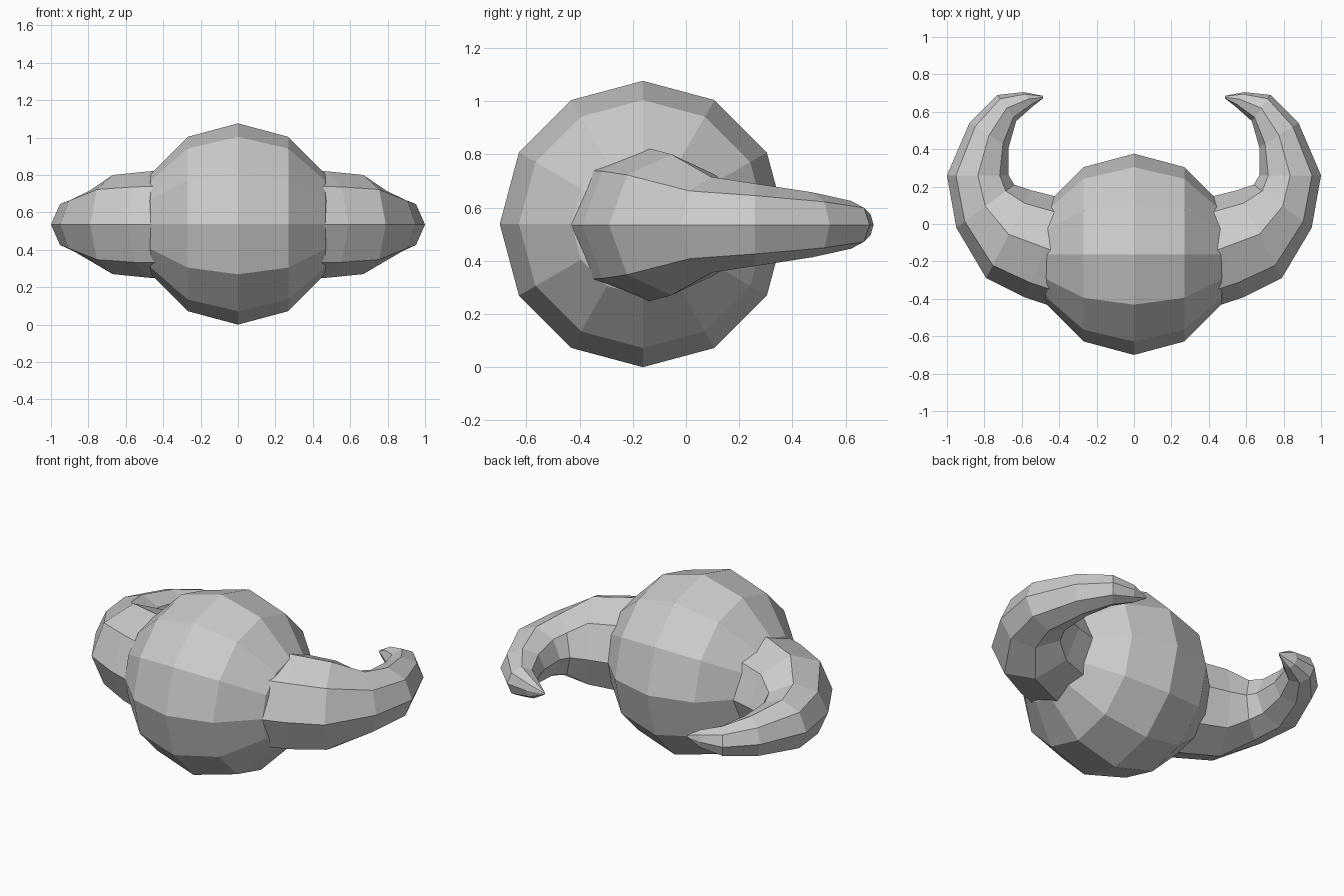
import bpy, bmesh, math
from mathutils import Matrix

if "Cube" in bpy.data.objects:
    bpy.data.objects.remove(bpy.data.objects["Cube"])

# Head: 12-sided faceted ball with its poles on the x axis
bm = bmesh.new()
bmesh.ops.create_uvsphere(bm, u_segments=12, v_segments=6, radius=0.538,
                          matrix=Matrix.Rotation(math.pi / 2, 4, 'Y'))
mesh = bpy.data.meshes.new("head")
bm.to_mesh(mesh)
bm.free()
head = bpy.data.objects.new("head", mesh)
head.location = (0, -0.162, 0.538)
bpy.context.collection.objects.link(head)

# Horn rings: outer x, outer y, inner x, inner y, vertical radius
RINGS = [
    (0.38, -0.46, 0.25, 0.10, 0.29),
    (0.59, -0.39, 0.35, 0.13, 0.285),
    (0.79, -0.29, 0.55, 0.18, 0.265),
    (0.95, -0.02, 0.64, 0.21, 0.18),
    (1.00, 0.26, 0.67, 0.26, 0.155),
    (0.88, 0.54, 0.67, 0.41, 0.122),
    (0.73, 0.69, 0.63, 0.55, 0.09),
    (0.59, 0.705, 0.54, 0.63, 0.055),
    (0.485, 0.685, 0.488, 0.67, 0.008),
]
SIDES = 8
HORN_Z = 0.535


def make_horn(name, side):
    bm = bmesh.new()
    loops = []
    for ox, oy, ix, iy, rz in RINGS:
        loop = []
        for k in range(SIDES):
            a = 2 * math.pi * k / SIDES
            c, s = math.cos(a) / 2, math.sin(a)
            x = (ox + ix) / 2 + (ox - ix) * c
            y = (oy + iy) / 2 + (oy - iy) * c
            loop.append(bm.verts.new((side * x, y, HORN_Z + rz * s)))
        loops.append(loop)
    for a, b in zip(loops, loops[1:]):
        for k in range(SIDES):
            n = (k + 1) % SIDES
            bm.faces.new((a[k], a[n], b[n], b[k]))
    bm.faces.new(loops[0])
    bm.faces.new(loops[-1])
    bmesh.ops.recalc_face_normals(bm, faces=bm.faces)
    mesh = bpy.data.meshes.new(name)
    bm.to_mesh(mesh)
    bm.free()
    bpy.context.collection.objects.link(bpy.data.objects.new(name, mesh))


# Pair of curved, tapering horns
make_horn("right_horn", 1)
make_horn("left_horn", -1)
